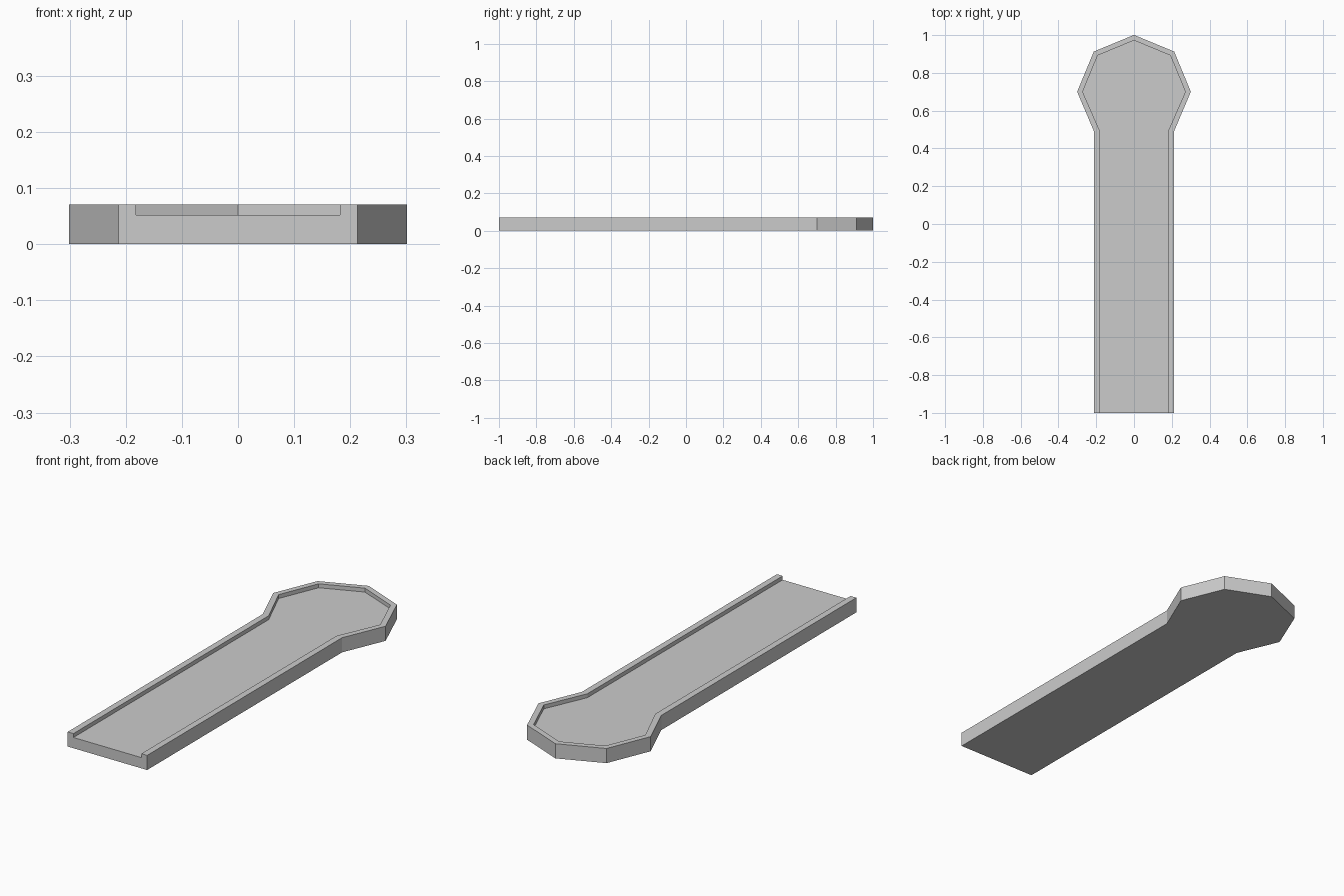
import bpy, bmesh, math

if "Cube" in bpy.data.objects:
    bpy.data.objects.remove(bpy.data.objects["Cube"])

FLOOR_Z, TOP_Z = 0.052, 0.071
END_Y, HEAD_Y = -1.0, 0.70


def outline(radius, half_width, join_y):
    """Open keyhole path: right lane end, around the octagonal head, left lane end."""
    pts = [(half_width, END_Y), (half_width, join_y)]
    for deg in (0, 45, 90, 135, 180):
        a = math.radians(deg)
        pts.append((radius * math.cos(a), HEAD_Y + radius * math.sin(a)))
    return pts + [(-half_width, join_y), (-half_width, END_Y)]


outer = outline(0.301, 0.213, 0.493)
inner = outline(0.272, 0.182, 0.495)

bm = bmesh.new()


def ring(pts, z):
    return [bm.verts.new((x, y, z)) for x, y in pts]


bottom, rim_out = ring(outer, 0), ring(outer, TOP_Z)
rim_in, floor = ring(inner, TOP_Z), ring(inner, FLOOR_Z)

# Outer wall, rim top and inner wall
for a, b in ((bottom, rim_out), (rim_out, rim_in), (rim_in, floor)):
    for i in range(len(a) - 1):
        bm.faces.new((a[i], a[i + 1], b[i + 1], b[i]))

# Lane floor and underside, split where the lane meets the head
for r in (floor, bottom):
    bm.faces.new((r[0], r[1], r[-2], r[-1]))
    bm.faces.new(r[1:-1])

# Open front end: U-shaped cap
bm.faces.new((bottom[0], rim_out[0], rim_in[0], floor[0],
              floor[-1], rim_in[-1], rim_out[-1], bottom[-1]))

bmesh.ops.recalc_face_normals(bm, faces=bm.faces)
mesh = bpy.data.meshes.new("lane_with_round_end")
bm.to_mesh(mesh)
bm.free()

grey = bpy.data.materials.new("light grey")
grey.diffuse_color = (0.6, 0.6, 0.6, 1)
grey.use_nodes = True
grey.node_tree.nodes["Principled BSDF"].inputs["Base Color"].default_value = grey.diffuse_color
mesh.materials.append(grey)
bpy.context.collection.objects.link(bpy.data.objects.new("lane_with_round_end", mesh))
